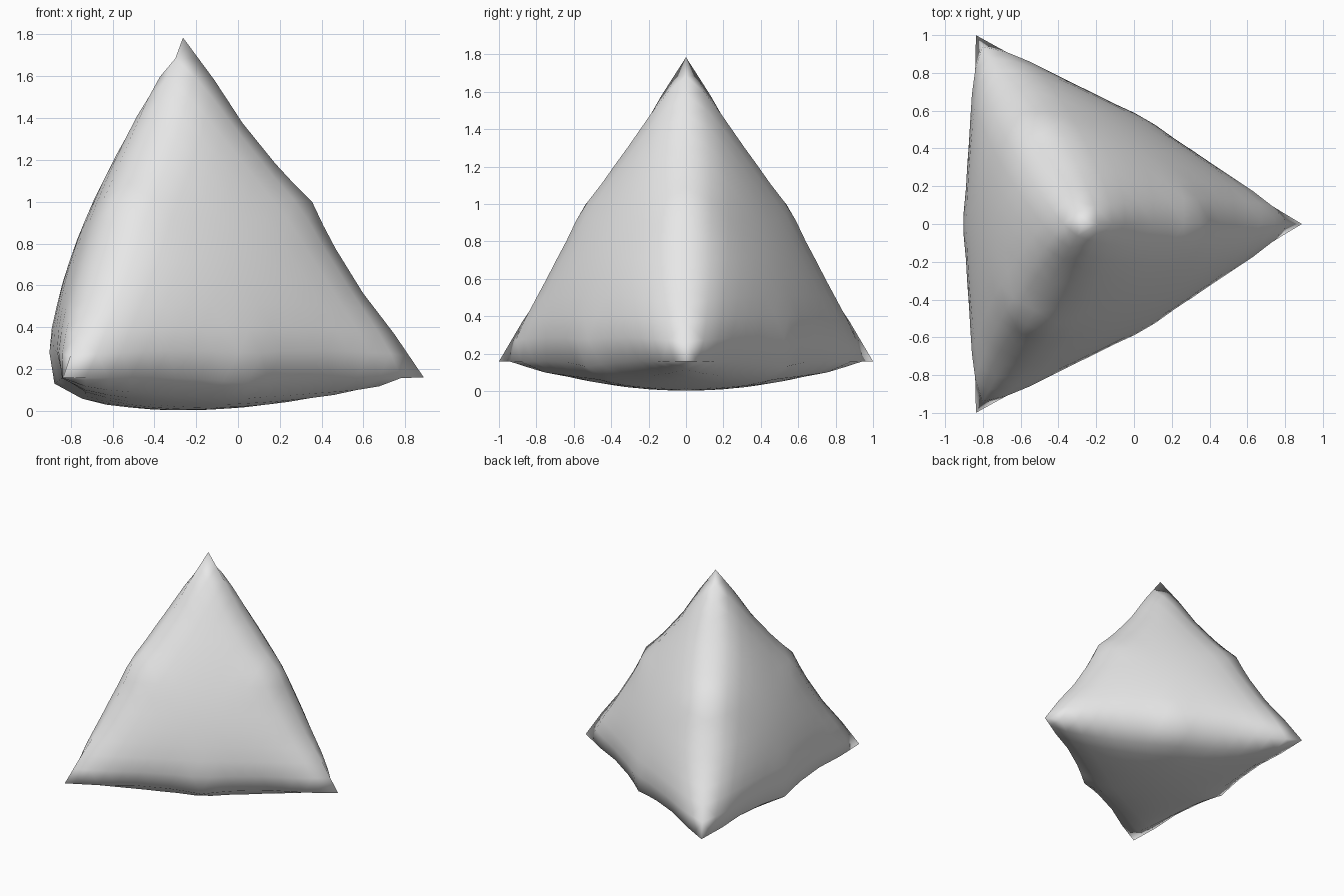
import bpy
import bmesh
from mathutils import Vector

default_cube = bpy.data.objects.get("Cube")
if default_cube:
    bpy.data.objects.remove(default_cube, do_unlink=True)

# Corners of the tetrahedral cushion
TOP = Vector((-0.263, 0.0, 1.785))
LEFT = Vector((0.889, 0.0, 0.159))
BACK = Vector((-0.837, 1.0, 0.159))
FRONT = Vector((-0.837, -1.0, 0.159))
CENTRE = (TOP + LEFT + BACK + FRONT) / 4
PANELS = [(TOP, LEFT, BACK), (TOP, BACK, FRONT), (TOP, FRONT, LEFT), (LEFT, FRONT, BACK)]

SEGMENTS = 16     # divisions along each seam
PUFF = 0.157      # how far the middle of a panel swells out
SEAM = [(0.0, 0.0), (0.15, 0.006), (0.235, -0.006), (0.4, 0.015), (0.5, 0.05)]


def seam_offset(t):
    """Slightly wrinkled outward bow of a seam, symmetric about its middle."""
    t = min(t, 1 - t)
    for (t0, d0), (t1, d1) in zip(SEAM, SEAM[1:]):
        if t <= t1:
            return d0 + (d1 - d0) * (t - t0) / (t1 - t0)
    return SEAM[-1][1]


def panel_point(corners, weights):
    """Point on a swollen panel from its barycentric weights."""
    p = sum((c * w for c, w in zip(corners, weights)), Vector())
    normal = (sum(corners, Vector()) / 3 - CENTRE).normalized()
    a, b, c = weights
    offset = normal * PUFF * max(27 * a * b * c, 0.0) ** 0.57
    for k in range(3):
        far = weights[k]
        if far < 1 / 3:
            i, j = (k + 1) % 3, (k + 2) % 3
            out = ((corners[i] + corners[j]) / 2 - CENTRE).normalized()
            t = weights[i] / (weights[i] + weights[j])
            offset += out * seam_offset(t) * (1 - 3 * far) ** 3
    return p + offset


# Four swollen panels, joined along the seams
bm = bmesh.new()
n = SEGMENTS
for corners in PANELS:
    grid = {}
    for i in range(n + 1):
        for j in range(n + 1 - i):
            weights = (i / n, j / n, (n - i - j) / n)
            grid[i, j] = bm.verts.new(panel_point(corners, weights))
    for i in range(n):
        for j in range(n - i):
            bm.faces.new((grid[i, j], grid[i + 1, j], grid[i, j + 1]))
            if i + j < n - 1:
                bm.faces.new((grid[i + 1, j], grid[i + 1, j + 1], grid[i, j + 1]))
bmesh.ops.remove_doubles(bm, verts=bm.verts, dist=0.0005)
bmesh.ops.recalc_face_normals(bm, faces=bm.faces)
for face in bm.faces:
    face.smooth = True

mesh = bpy.data.meshes.new("pyramid_cushion")
bm.to_mesh(mesh)
bm.free()
cushion = bpy.data.objects.new("pyramid_cushion", mesh)
bpy.context.collection.objects.link(cushion)

# Plain grey fabric
fabric = bpy.data.materials.new("light_grey_fabric")
fabric.use_nodes = True
colour = (0.8, 0.8, 0.8, 1.0)
fabric.diffuse_color = colour
shader = next(nd for nd in fabric.node_tree.nodes if nd.type == "BSDF_PRINCIPLED")
shader.inputs["Base Color"].default_value = colour
mesh.materials.append(fabric)
